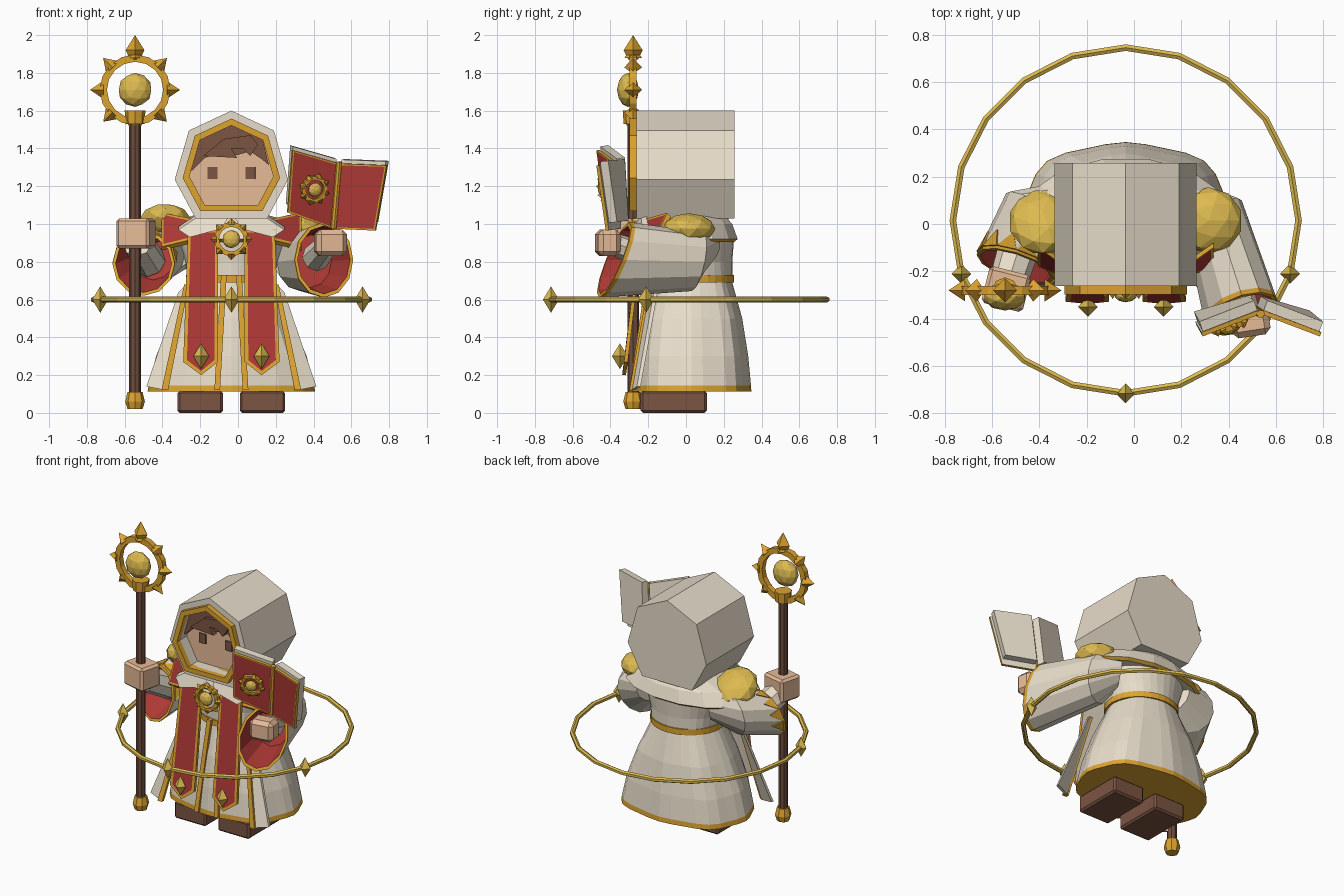
import bpy, bmesh, math
from mathutils import Vector as V, Matrix

if bpy.data.objects.get("Cube"):
    bpy.data.objects.remove(bpy.data.objects["Cube"])

def material(name, *rgb):
    m = bpy.data.materials.new(name)
    m.use_nodes = True
    m.diffuse_color = (*rgb, 1)
    m.node_tree.nodes["Principled BSDF"].inputs["Base Color"].default_value = (*rgb, 1)
    return m

CREAM = material("cream cloth", .80, .72, .59)
TRIM = material("orange gold trim", .72, .37, .03)
GOLD = material("pale gold", .72, .49, .08)
RED = material("red cloth", .43, .042, .036)
SKIN = material("skin", .82, .51, .32)
BROWN = material("brown", .20, .09, .055)
WOOD = material("dark wood", .16, .075, .047)
CX = -.035          # centre line of the figure
TAU = math.tau

def finish(name, bm, *mats):
    me = bpy.data.meshes.new(name)
    bmesh.ops.recalc_face_normals(bm, faces=bm.faces)
    bm.to_mesh(me)
    bm.free()
    for m in mats:
        me.materials.append(m)
    ob = bpy.data.objects.new(name, me)
    bpy.context.collection.objects.link(ob)
    return ob

def loft(name, rings, bands, mats, caps=(0, 0), closed=False):
    """Skin a list of rings; bands gives the material slot of each band."""
    bm = bmesh.new()
    vs = [[bm.verts.new(p) for p in r] for r in rings]
    n = len(vs[0])
    for k, slot in enumerate(bands):
        a, b = vs[k], vs[(k + 1) % len(vs)]
        for i in range(n):
            j = (i + 1) % n
            bm.faces.new((a[i], a[j], b[j], b[i])).material_index = slot
    if not closed:
        bm.faces.new(vs[0]).material_index = caps[0]
        bm.faces.new(vs[-1]).material_index = caps[1]
    return finish(name, bm, *mats)

def slab(name, pts, vec, mat):
    return loft(name, [pts, [V(p) + V(vec) for p in pts]], [0], [mat])

def panel(name, pts, vec, t):
    """Red slab with an inset gold border in front and a cream back."""
    bm = bmesh.new()
    front = [bm.verts.new(p) for p in pts]
    back = [bm.verts.new(V(p) + V(vec)) for p in pts]
    f = bm.faces.new(front)
    bm.faces.new(back[::-1]).material_index = 2
    for i in range(len(pts)):
        j = (i + 1) % len(pts)
        bm.faces.new((front[i], back[i], back[j], front[j]))
    bmesh.ops.recalc_face_normals(bm, faces=bm.faces)
    bmesh.ops.inset_individual(bm, faces=[f], thickness=t)
    f.material_index = 1
    return finish(name, bm, TRIM, RED, CREAM)

def cone(bm, a, b, r1, r2, n=8):
    a, b = V(a), V(b)
    m = Matrix.Translation((a + b) / 2) @ (b - a).to_track_quat('Z', 'Y').to_matrix().to_4x4()
    bmesh.ops.create_cone(bm, cap_ends=True, segments=n, radius1=r1, radius2=r2,
                          depth=(b - a).length, matrix=m)

def rod(name, mat, *sections, n=8):
    bm = bmesh.new()
    for a, b, r1, r2 in sections:
        cone(bm, a, b, r1, r2, n)
    return finish(name, bm, mat)

def diamond(name, c, w, h):
    c, up = V(c), V((0, 0, h))
    return rod(name, GOLD, (c, c + up, w, 0), (c, c - up, w, 0), n=4)

def ball(name, c, size, mat, rot=0):
    bm = bmesh.new()
    m = Matrix.Translation(c) @ Matrix.Rotation(rot, 4, 'X') @ Matrix.Diagonal((*size, 1))
    bmesh.ops.create_icosphere(bm, subdivisions=2, radius=1, matrix=m)
    return finish(name, bm, mat)

def box(name, c, size, mat, bevel=.02, turn=0):
    bm = bmesh.new()
    m = Matrix.Translation(c) @ Matrix.Rotation(turn, 4, 'Z') @ Matrix.Diagonal((*size, 1))
    bmesh.ops.create_cube(bm, size=1, matrix=m)
    bmesh.ops.bevel(bm, geom=bm.edges[:], offset=bevel, segments=1, affect='EDGES')
    return finish(name, bm, mat)

def ring(c, u, v, n):
    c, u, v = V(c), V(u), V(v)
    return [c + u * math.cos(TAU * i / n) + v * math.sin(TAU * i / n) for i in range(n)]

def hoop(name, c, u, v, axis, tube, n, mat, m=4):
    """Ring with a round cross-section, lying in the plane of u and v."""
    rows = []
    for j in range(m):
        a = TAU * (j + .5) / m
        k, off = 1 + tube * math.cos(a) / V(u).length, V(axis) * tube * math.sin(a)
        rows.append(ring(V(c) + off, V(u) * k, V(v) * k, n))
    return loft(name, rows, [0] * m, [mat], closed=True)

def sun(name, c, x, y, z, r, tube, core):
    c = V(c)
    hoop(name + "_ring", c, x * r, z * r, y, tube, 16, TRIM)
    spikes = []
    for i in range(8):
        d = x * math.cos(TAU * i / 8) + z * math.sin(TAU * i / 8)
        spikes.append((c + d * r, c + d * r * 1.42, tube * 1.75, 0))
    rod(name + "_spikes", TRIM, *spikes, n=4)
    o = ball(name + "_core", (0, 0, 0), (core, core * .65, core), GOLD)
    o.matrix_world = Matrix.Translation(c - y * core * .3) @ Matrix((x, y, z)).transposed().to_4x4()

X, Y, Z = V((1, 0, 0)), V((0, 1, 0)), V((0, 0, 1))

# Robe: pleated skirt, gold hem, waist and torso
def robe_ring(z, rx, ry, fold, n=32):
    pts = []
    for i in range(n):
        a = TAU * i / n
        k = 1 + fold * (math.cos(8 * a) + 1.5 - 1.5 * math.cos(4 * a))
        pts.append(V((CX + rx * k * math.cos(a), .03 + ry * k * math.sin(a), z)))
    return pts

robe = [(.112, .435, .31, .02), (.145, .43, .308, .02), (.3, .39, .293, .022), (.5, .31, .262, .022),
        (.69, .225, .213, .01), (.8, .245, .215, 0), (.93, .29, .225, 0), (1.04, .2, .19, 0)]
loft("robe", [robe_ring(*r) for r in robe], [1, 0, 0, 0, 0, 0, 0], [CREAM, TRIM], (1, 0))
loft("belt", [robe_ring(z, .24, .224, 0) for z in (.69, .73)], [0], [TRIM])
loft("shoulder_cape", [robe_ring(z, rx, ry, 0, 14) for z, rx, ry in
     ((.905, .42, .23), (.92, .44, .25), (1, .36, .22), (1.045, .2, .18))], [1, 0, 0], [CREAM, TRIM])

# Hood: seven-sided shell with a recessed face and a raised gold rim
def hood_ring(k, y):
    half = [(.225, 1.495), (.3, 1.235), (.19, 1.03)]
    pts = [(0, 1.6)] + half + [(-a, b) for a, b in half[::-1]]
    return [V((CX + a * k, y, 1.3 + (b - 1.3) * k)) for a, b in pts]

loft("hood", [hood_ring(1, .257), hood_ring(1, -.262), hood_ring(.74, -.262), hood_ring(.74, -.19)],
     [0, 0, 0], [CREAM, SKIN], (0, 1))
loft("hood_trim", [hood_ring(k, y) for k, y in ((.86, -.25), (.86, -.298), (.74, -.298), (.74, -.2))],
     [0] * 4, [TRIM], closed=True)

# Face
for s, side in ((-1, "right"), (1, "left")):
    box(side + "_eye", (CX + s * .1, -.19, 1.27), (.053, .015, .066), BROWN, .001)
fringe = [(-.21, 1.28), (-.21, 1.4), (-.16, 1.47), (0, 1.53), (.16, 1.47), (.2, 1.31), (.165, 1.34),
          (.1, 1.385), (.03, 1.365), (-.05, 1.38), (-.14, 1.35), (-.17, 1.32)]
slab("hair", [(CX + a, -.235, b) for a, b in fringe], (0, .06, 0), BROWN)
tuft = [(-.15, 1.36), (-.04, 1.45), (.1, 1.47), (.14, 1.42), (.1, 1.36), (.06, 1.4), (0, 1.4), (.03, 1.35)]
slab("hair_tuft", [(CX + a, -.262, b) for a, b in tuft], (0, .04, 0), BROWN)

# Mirrored clothing parts
for s, side in ((-1, "right"), (1, "left")):
    P = lambda *pts: [V((CX + s * a, b, c)) for a, b, c in pts]
    box(side + "_shoe", P((.165, -.065, .058))[0], (.24, .35, .116), BROWN, .012)
    panel(side + "_stole", P((.07, -.245, .97), (.07, -.328, .27), (.16, -.338, .2), (.255, -.328, .27),
          (.23, -.245, .97)), (0, .02, 0), .022)
    diamond(side + "_stole_gem", P((.16, -.35, .3))[0], .042, .068)
    panel(side + "_stole_shoulder", P((.17, -.24, 1.02), (.2, -.25, .92), (.37, -.18, .88), (.37, -.1, 1.06)),
          (0, .02, -.02), .018)
    slab(side + "_collar", P((.02, -.25, 1.03), (.16, -.24, 1.05), (.28, -.23, .97), (.22, -.275, .93),
         (.05, -.28, .975)), (0, .03, .015), CREAM)
    slab(side + "_front_edging", P((.025, -.21, .73), (.055, -.21, .73), (.09, -.3, .12), (.06, -.3, .12)),
         (0, .02, 0), TRIM)
    slab(side + "_coat_flap", P((.24, -.19, .68), (.28, -.17, .64), (.45, -.26, .14), (.35, -.29, .12)),
         (0, .02, 0), CREAM)
    slab(side + "_flap_edging", P((.225, -.195, .68), (.25, -.2, .68), (.37, -.3, .12), (.335, -.3, .12)),
         (0, .022, 0), TRIM)
ball("left_shoulder_pad", (.315, .015, .975), (.145, .14, .082), GOLD)
ball("right_shoulder_pad", (-.385, .01, 1.0), (.145, .155, .085), GOLD, -.55)

# Wide sleeves: red lining, gold cuffs
def sleeve(name, back, mid, cuff, zigzag):
    n = 12
    start, shoulder, end = ring(*back, n), ring(*mid, n), ring(*cuff, n)
    near = [a.lerp(b, .95) for a, b in zip(shoulder, end)]
    c = V(cuff[0])
    lip = [c + (p - c) * .9 for p in end]
    m = V(mid[0])
    deep = [m.lerp(c, .45) + (p - c) * .7 for p in end]
    loft(name, [start, shoulder, near, end, lip, deep], [0, 0, 1, 1, 2], [CREAM, TRIM, RED], (0, 2))
    if zigzag:
        for i in range(n // 2 + 1):
            a, b = near[i], near[(i + 1) % n]
            tip = (a + b) / 2 * .7 + (shoulder[i] + shoulder[(i + 1) % n]) / 2 * .3
            out = ((a + b) / 2 - c).normalized() * .007
            slab(f"cuff_triangle_{i}", [a + out, b + out, tip + out], -out * 1.2, TRIM)

sleeve("left_sleeve", ((.2, .1, .87), (.05, .08, 0), (0, .02, .09)),
       ((.33, .06, .8), (.125, .04, 0), (0, .03, .155)),
       ((.455, -.38, .81), (.155, .045, 0), (0, .08, .2)), False)
sleeve("right_sleeve", ((-.25, .1, .88), (.05, -.08, 0), (0, .02, .1)),
       ((-.41, .07, .85), (.13, -.06, 0), (0, .03, .15)),
       ((-.5, -.18, .79), (.165, -.05, 0), (0, .06, .17)), True)
rod("left_forearm", CREAM, ((.41, -.2, .82), (.47, -.37, .89), .075, .06))
rod("right_forearm", CREAM, ((-.47, -.05, .8), (-.53, -.24, .9), .09, .08))
box("left_hand", (.49, -.415, .9), (.165, .12, .14), SKIN, .025, .15)
box("right_hand", (-.54, -.275, .95), (.18, .16, .16), SKIN, .015, -.25)

# Chest medallion
sun("medallion", (CX, -.285, .92), X, Y, Z, .078, .018, .048)

# Staff with sun head
sx, sy = -.545, -.28
rod("staff_shaft", WOOD, ((sx, sy, .08), (sx, sy, 1.55), .031, .031))
rod("staff_foot", TRIM, ((sx, sy, .02), (sx, sy, .06), .04, .052), ((sx, sy, .06), (sx, sy, .11), .052, .04))
rod("staff_collar", TRIM, ((sx, sy, 1.53), (sx, sy, 1.6), .05, .055))
sun("staff_sun", (sx, sy, 1.71), X, Y, Z, .168, .027, .09)
rod("staff_tip", TRIM, ((sx, sy, 1.87), (sx, sy, 1.92), .025, .05), ((sx, sy, 1.92), (sx, sy, 2), .05, 0), n=4)

# Open book
top, low = V((.535, -.38, 1.32)), V((.505, -.36, .975))
for side, a, b in (("inner", V((.29, -.475, 1.39)), V((.265, -.43, 1.06))),
                   ("outer", V((.785, -.475, 1.31)), V((.725, -.425, .965)))):
    quad = [a, top, low, b]
    nrm = (top - a).cross(b - a).normalized()
    nrm = nrm if nrm.y > 0 else -nrm
    panel(side + "_book_cover", quad, nrm * .018, .012)
    mid = sum(quad, V()) / 4
    slab(side + "_book_pages", [mid + (p - mid) * .94 + nrm * .018 + Z * .03 for p in quad], nrm * .045, CREAM)
    if side == "inner":
        ax = (top - a).normalized()
        sun("book_emblem", mid - nrm * .02, ax, nrm, ax.cross(nrm).normalized(), .062, .015, .038)
rod("book_spine", TRIM, (low, top + Z * .01, .017, .017))

# Floating halo ring around the waist
hc = V((CX, .015, .6))
hoop("halo_ring", hc, X * .73, Y * .73, Z, .016, 20, GOLD, 6)
for i, deg in enumerate((-162, -90, -18)):
    a = math.radians(deg)
    diamond(f"halo_gem_{i}", hc + V((math.cos(a), math.sin(a), 0)) * .73, .042, .07)
